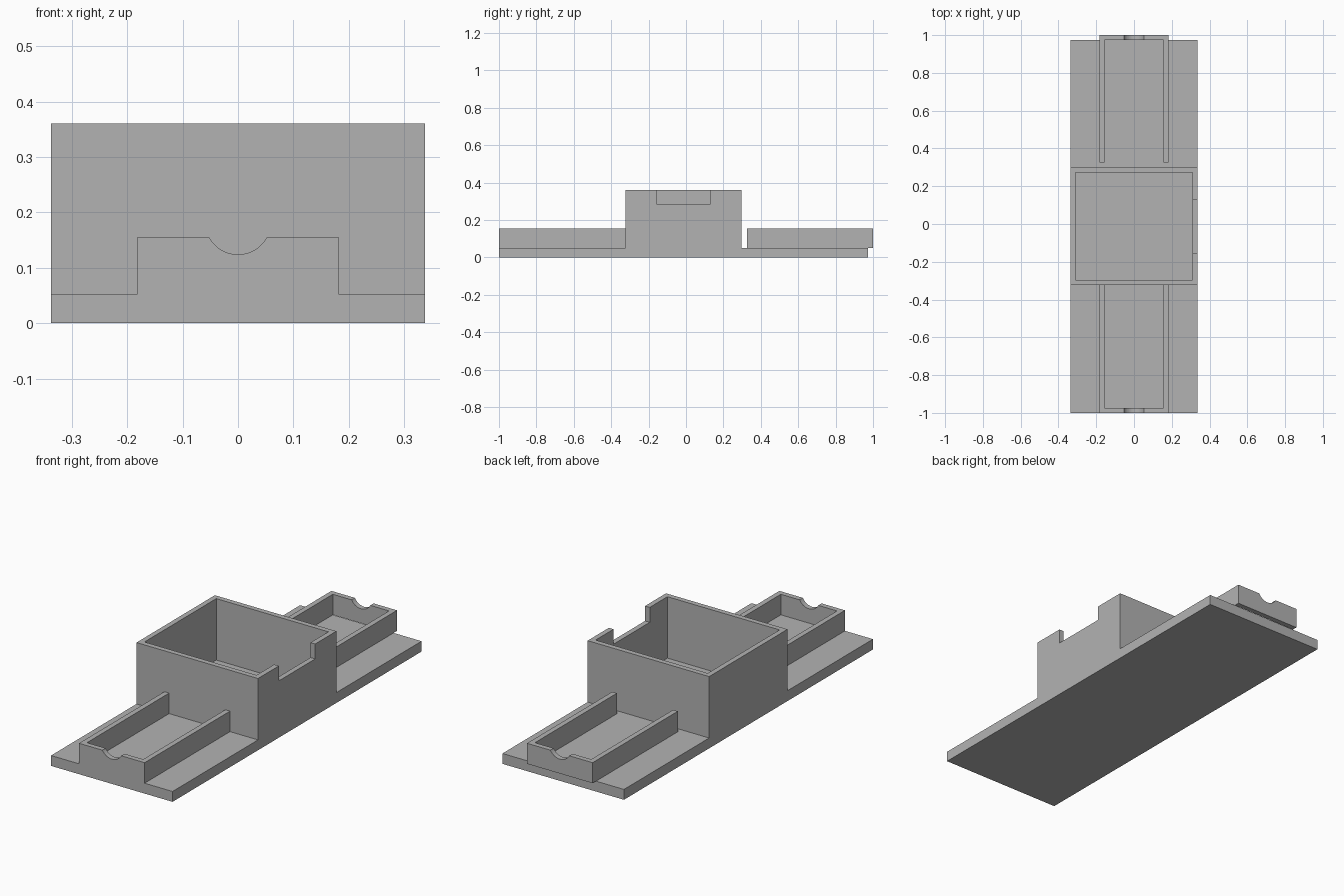
import bpy, math
from mathutils import Vector

cube = bpy.data.objects.get("Cube")
if cube:
    bpy.data.objects.remove(cube, do_unlink=True)

grey = bpy.data.materials.new("plain grey")
grey.use_nodes = True
color = (0.45, 0.45, 0.45, 1)
grey.diffuse_color = color
grey.node_tree.nodes["Principled BSDF"].inputs["Base Color"].default_value = color


def prism(name, profile, axis, start, end):
    """Extrude a (horizontal, z) profile along the x or y axis."""
    def place(u, z, w):
        return Vector((w, u, z)) if axis == "x" else Vector((u, w, z))
    n = len(profile)
    verts = [place(u, z, w) for w in (start, end) for u, z in profile]
    faces = [list(range(n)), list(range(n, 2 * n))[::-1]]
    faces += [[i, i + n, (i + 1) % n + n, (i + 1) % n] for i in range(n)]
    if axis == "y":
        faces = [f[::-1] for f in faces]
    faces = [f[::-1] for f in faces] if start > end else faces
    mesh = bpy.data.meshes.new(name)
    mesh.from_pydata(verts, [], faces)
    mesh.validate()
    # make all normals point outward
    import bmesh
    bm = bmesh.new()
    bm.from_mesh(mesh)
    bmesh.ops.recalc_face_normals(bm, faces=bm.faces)
    bm.to_mesh(mesh)
    bm.free()
    mesh.materials.append(grey)
    obj = bpy.data.objects.new(name, mesh)
    bpy.context.scene.collection.objects.link(obj)
    return obj


def block(name, x0, x1, y0, y1, z0, z1):
    return prism(name, [(x0, z0), (x1, z0), (x1, z1), (x0, z1)], "y", y0, y1)


WALL = 0.026
HALF, PLATE_TOP, PLATE_END = 0.337, 0.052, 0.973
BOX_FRONT, BOX_BACK, BOX_TOP = -0.323, 0.298, 0.36
TRAY_HALF, TRAY_TOP = 0.182, 0.155

# Base plate
block("base_plate", -HALF, HALF, -1, PLATE_END, 0, PLATE_TOP)

# Central open box
inner = HALF - WALL
block("box_front_wall", -HALF, HALF, BOX_FRONT, BOX_FRONT + WALL, PLATE_TOP, BOX_TOP)
block("box_back_wall", -HALF, HALF, BOX_BACK - WALL, BOX_BACK, PLATE_TOP, BOX_TOP)
block("box_right_wall", -HALF, -inner, BOX_FRONT + WALL, BOX_BACK - WALL, PLATE_TOP, BOX_TOP)

# Side wall with a rectangular notch in its rim
y0, y1 = BOX_FRONT + WALL, BOX_BACK - WALL
n0, n1, notch_z = -0.157, 0.13, 0.285
prism("box_left_wall", [(y0, PLATE_TOP), (y1, PLATE_TOP), (y1, BOX_TOP), (n1, BOX_TOP),
                        (n1, notch_z), (n0, notch_z), (n0, BOX_TOP), (y0, BOX_TOP)],
      "x", inner, HALF)

# End wall outline with a round cable cradle
radius, centre_z = 0.059, 0.183
swing = math.acos((centre_z - TRAY_TOP) / radius)
arc = []
for i in range(17):
    a = swing * (1 - i / 8)
    arc.append((radius * math.sin(a), centre_z - radius * math.cos(a)))
end_profile = [(-TRAY_HALF, PLATE_TOP), (TRAY_HALF, PLATE_TOP), (TRAY_HALF, TRAY_TOP),
               *arc, (-TRAY_HALF, TRAY_TOP)]

# Trays in front of and behind the box
for place, outer, near in (("front", -1, BOX_FRONT), ("back", 1, 0.325)):
    end_inner = outer - math.copysign(WALL, outer)
    prism(place + "_tray_end", end_profile, "y", *sorted((outer, end_inner)))
    a, b = sorted((end_inner, near))
    for side, s in (("left", 1), ("right", -1)):
        x0, x1 = sorted((s * TRAY_HALF, s * (TRAY_HALF - WALL)))
        block(f"{place}_tray_{side}_wall", x0, x1, a, b, PLATE_TOP, TRAY_TOP)
